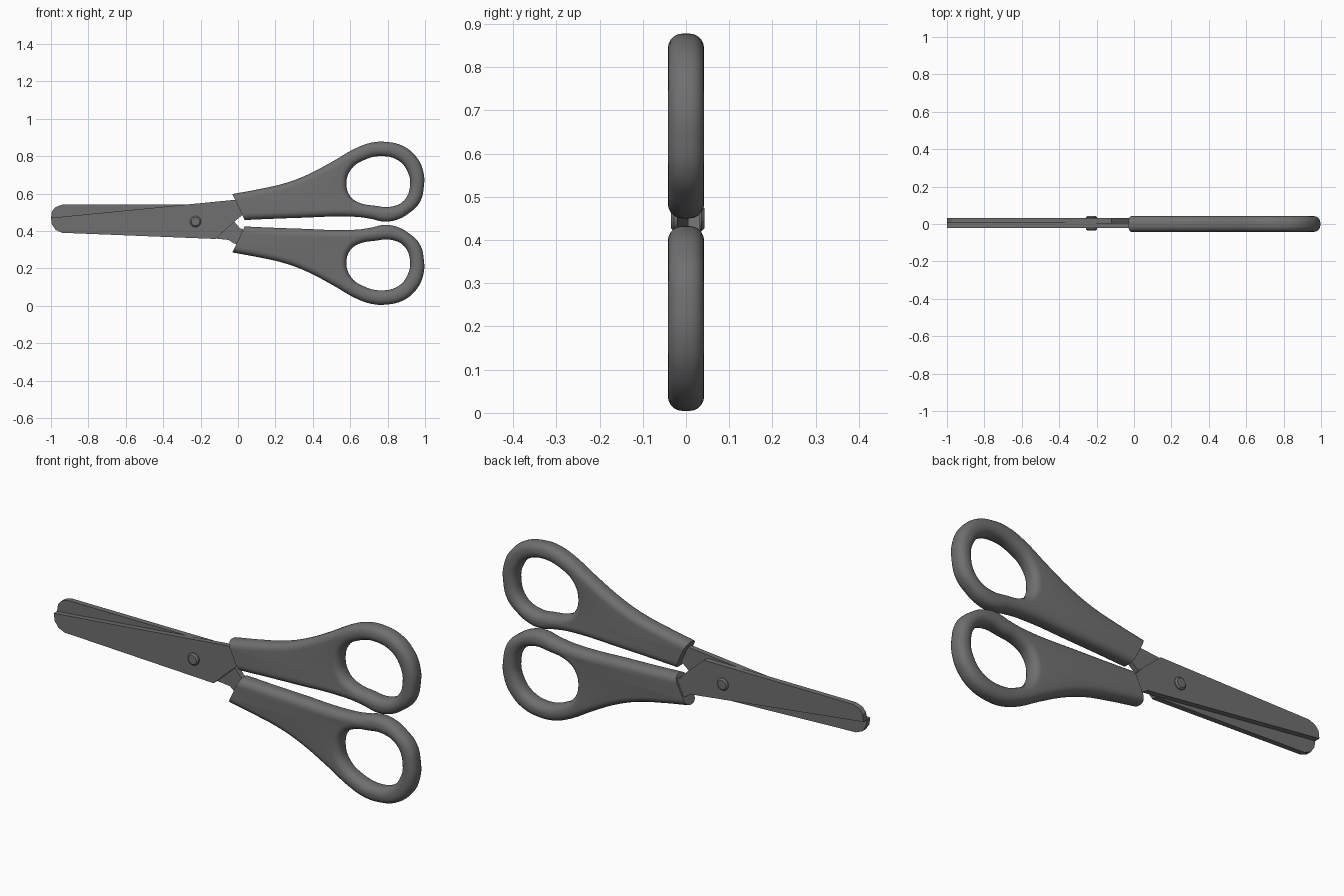
import bpy, bmesh
from math import radians
from mathutils import Vector, Matrix

cube = bpy.data.objects.get("Cube")
if cube:
    bpy.data.objects.remove(cube)

MID = 0.441  # height of the line between the two handles

grey = bpy.data.materials.new("dark grey")
grey.use_nodes = True
colour = (0.16, 0.16, 0.16, 1)
grey.diffuse_color = colour
grey.node_tree.nodes["Principled BSDF"].inputs["Base Color"].default_value = colour


def add_object(name, bm, angle=35):
    bmesh.ops.recalc_face_normals(bm, faces=bm.faces)
    mesh = bpy.data.meshes.new(name)
    bm.to_mesh(mesh)
    bm.free()
    mesh.materials.clear()
    mesh.materials.append(grey)
    obj = bpy.data.objects.new(name, mesh)
    bpy.context.collection.objects.link(obj)
    bpy.ops.object.select_all(action="DESELECT")
    obj.select_set(True)
    bpy.context.view_layer.objects.active = obj
    bpy.ops.object.shade_smooth_by_angle(angle=radians(angle))
    return obj


def blade(name, outline, y_front, y_back):
    """Flat plate from an x-z outline."""
    bm = bmesh.new()
    face = bm.faces.new([bm.verts.new((x, y_front, z)) for x, z in outline])
    out = bmesh.ops.extrude_face_region(bm, geom=[face])
    moved = [v for v in out["geom"] if isinstance(v, bmesh.types.BMVert)]
    bmesh.ops.translate(bm, verts=moved, vec=(0, y_back - y_front, 0))
    add_object(name, bm, 20)


def add_loop(curve, points):
    spline = curve.splines.new("BEZIER")
    spline.bezier_points.add(len(points) - 1)
    spline.use_cyclic_u = True
    spline.resolution_u = 5
    for bp, (x, z) in zip(spline.bezier_points, points):
        bp.co = (x, z, 0)
        bp.handle_left_type = bp.handle_right_type = "AUTO"


def handle_mesh(outer, hole):
    """Rounded grip with a finger hole, cut flat where the blade enters."""
    curve = bpy.data.curves.new("grip_profile", "CURVE")
    curve.dimensions = "2D"
    curve.fill_mode = "BOTH"
    add_loop(curve, outer)
    add_loop(curve, hole)
    curve.extrude = 0.008
    curve.bevel_depth = 0.034
    curve.bevel_resolution = 4
    curve.offset = -0.034
    temp = bpy.data.objects.new("grip_profile", curve)
    bpy.context.collection.objects.link(temp)
    bpy.context.view_layer.update()
    mesh = bpy.data.meshes.new_from_object(
        temp.evaluated_get(bpy.context.evaluated_depsgraph_get()))
    bpy.data.objects.remove(temp)
    bm = bmesh.new()
    bm.from_mesh(mesh)
    bpy.data.meshes.remove(mesh)
    bm.transform(Matrix.Rotation(radians(90), 4, "X"))
    bmesh.ops.remove_doubles(bm, verts=bm.verts, dist=0.0005)
    cut = bmesh.ops.bisect_plane(
        bm, geom=bm.verts[:] + bm.edges[:] + bm.faces[:],
        plane_co=Vector((-0.03, 0, 0.597)), plane_no=Vector((-0.138, 0, -0.065)),
        clear_outer=True)
    rim = [e for e in cut["geom_cut"] if isinstance(e, bmesh.types.BMEdge)]
    bmesh.ops.holes_fill(bm, edges=rim)
    return bm


# Handles: one shape, mirrored top to bottom
grip = [(-0.14, 0.575), (-0.03, 0.597), (0.1, 0.621), (0.25, 0.655), (0.37, 0.7),
        (0.5, 0.768), (0.64, 0.847), (0.72, 0.873), (0.79, 0.876), (0.88, 0.855),
        (0.95, 0.8), (0.99, 0.72), (0.993, 0.63), (0.97, 0.55), (0.91, 0.492),
        (0.85, 0.46), (0.78, 0.45), (0.71, 0.465), (0.62, 0.476), (0.33, 0.47),
        (0.035, 0.458), (-0.1, 0.45)]
finger_hole = [(0.58, 0.66), (0.6, 0.585), (0.65, 0.55), (0.73, 0.535), (0.82, 0.53),
               (0.89, 0.565), (0.92, 0.65), (0.905, 0.72), (0.86, 0.775),
               (0.77, 0.8), (0.67, 0.777), (0.605, 0.73)]
for name, flip in (("upper_handle", False), ("lower_handle", True)):
    bm = handle_mesh(grip, finger_hole)
    if flip:
        bm.transform(Matrix.Translation((0, 0, 2 * MID)) @ Matrix.Diagonal((1, 1, -1, 1)))
    add_object(name, bm)

# Blades: front one runs into the upper handle, back one into the lower
blade("front_blade",
      [(-1, 0.47), (-0.03, 0.565), (0.1, 0.57), (0.1, 0.51), (0.03, 0.49),
       (-0.02, 0.45), (-0.12, 0.357), (-0.94, 0.39), (-0.975, 0.405), (-0.995, 0.435)],
      -0.021, 0.005)
blade("back_blade",
      [(-1, 0.468), (-0.995, 0.505), (-0.975, 0.528), (-0.94, 0.54), (-0.12, 0.54),
       (-0.02, 0.45), (0.01, 0.415), (0.1, 0.38), (0.1, 0.31), (-0.02, 0.332),
       (-0.05, 0.352), (-0.1, 0.357)],
      0.005, 0.032)

# Pivot rivet with chamfered heads
bm = bmesh.new()
bmesh.ops.create_cone(bm, cap_ends=True, segments=16, radius1=0.03, radius2=0.03, depth=0.078)
rims = [e for e in bm.edges if abs(e.verts[0].co.z - e.verts[1].co.z) < 0.001]
bmesh.ops.bevel(bm, geom=rims, offset=0.007, segments=1, affect="EDGES")
bm.transform(Matrix.Translation((-0.227, 0.004, 0.45)) @ Matrix.Rotation(radians(90), 4, "X"))
add_object("pivot_rivet", bm)
